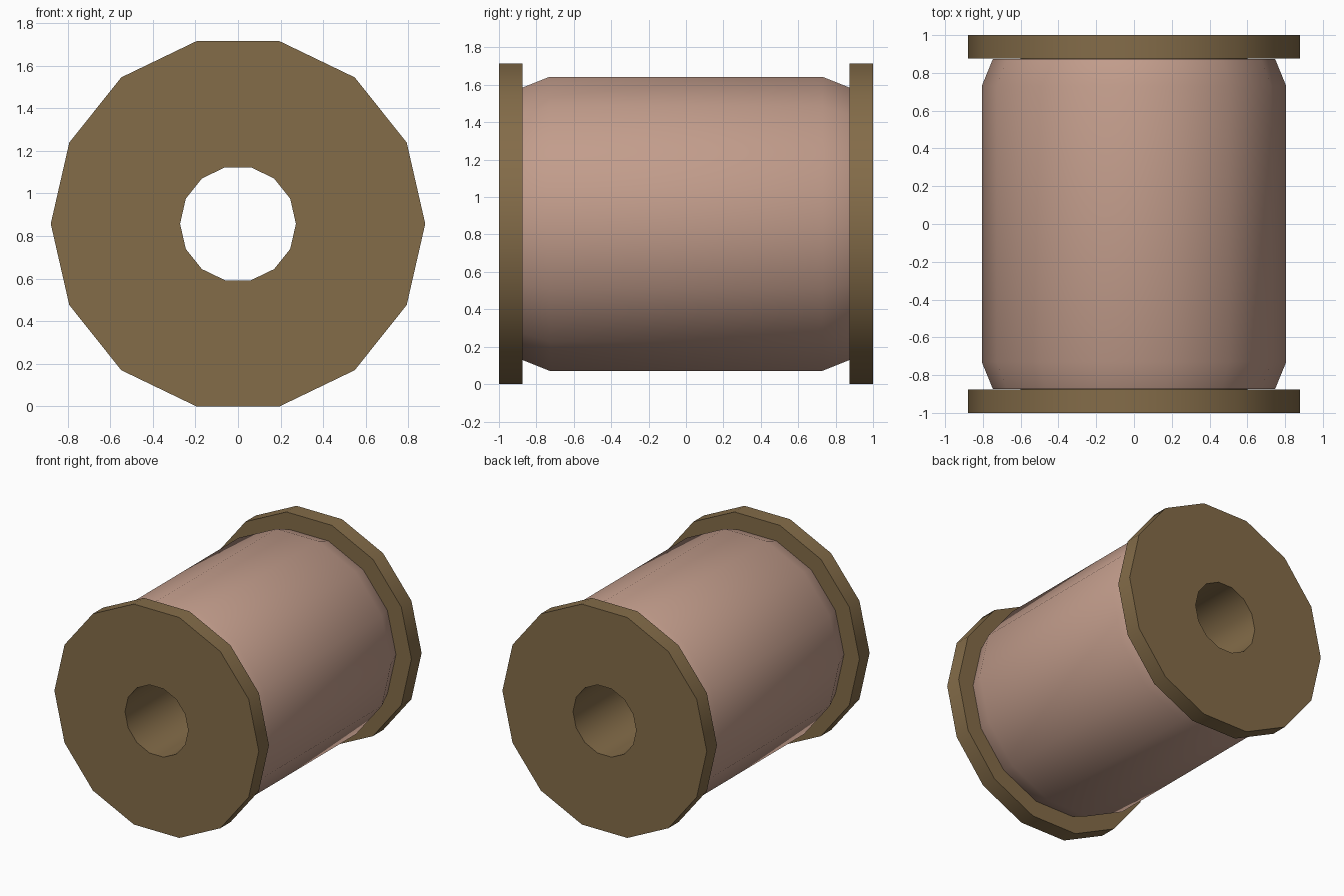
import bpy, bmesh, math

if "Cube" in bpy.data.objects:
    bpy.data.objects.remove(bpy.data.objects["Cube"])

SIDES = 14
CENTRE_Z = 0.857


def material(name, rgb):
    m = bpy.data.materials.new(name)
    m.diffuse_color = (*rgb, 1.0)
    m.use_nodes = True
    m.node_tree.nodes["Principled BSDF"].inputs["Base Color"].default_value = m.diffuse_color
    return m


def lathe(name, profile, mat, closed):
    """Revolve (radius, y) points about the horizontal y axis."""
    bm = bmesh.new()
    rings = []
    for r, y in profile:
        ring = []
        for i in range(SIDES):
            a = 2 * math.pi * i / SIDES
            ring.append(bm.verts.new((r * math.cos(a), y, CENTRE_Z + r * math.sin(a))))
        rings.append(ring)
    pairs = list(zip(rings, rings[1:]))
    if closed:
        pairs.append((rings[-1], rings[0]))
    for a, b in pairs:
        for i in range(SIDES):
            j = (i + 1) % SIDES
            bm.faces.new((a[i], b[i], b[j], a[j]))
    bmesh.ops.recalc_face_normals(bm, faces=bm.faces)
    mesh = bpy.data.meshes.new(name)
    bm.to_mesh(mesh)
    bm.free()
    mesh.materials.append(mat)
    obj = bpy.data.objects.new(name, mesh)
    bpy.context.collection.objects.link(obj)
    bpy.ops.object.select_all(action='DESELECT')
    obj.select_set(True)
    bpy.context.view_layer.objects.active = obj
    bpy.ops.object.shade_smooth_by_angle(angle=math.radians(30))
    return obj


wood = material("brown_wood", (0.23, 0.15, 0.066))
pink = material("dusty_pink_thread", (0.54, 0.335, 0.26))

# Wooden spool: two flanges, a hidden core and a hole right through
lathe("spool", [(0.272, -1), (0.879, -1), (0.879, -0.875), (0.6, -0.875),
                (0.6, 0.875), (0.879, 0.875), (0.879, 1), (0.272, 1)], wood, True)

# Wound thread: barrel with tapered ends, wrapped round the core
lathe("thread", [(0.6, -0.874), (0.747, -0.874), (0.806, -0.73),
                 (0.806, 0.73), (0.747, 0.874), (0.6, 0.874)], pink, False)
